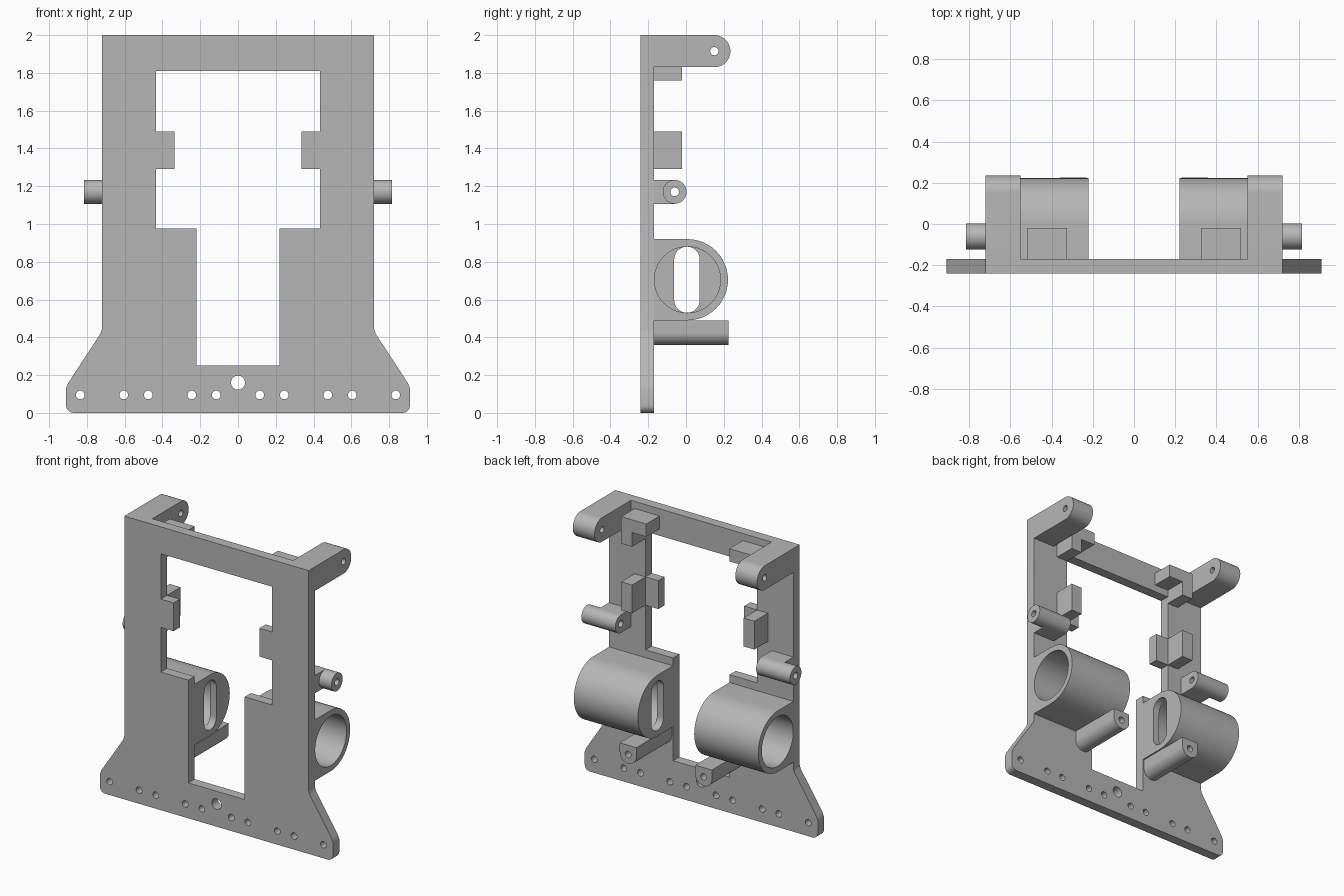
import bpy, bmesh, math
from mathutils import Vector

cube = bpy.data.objects.get("Cube")
if cube:
    bpy.data.objects.remove(cube, do_unlink=True)

grey = bpy.data.materials.new("plain grey")
grey.use_nodes = True
COLOUR = (0.47, 0.47, 0.47, 1)
grey.diffuse_color = COLOUR
grey.node_tree.nodes["Principled BSDF"].inputs["Base Color"].default_value = COLOUR

BACK, FRONT = -0.17, -0.24      # faces of the main plate
EDGE = 0.72                     # half width of the upper frame


def arc(u, v, r, start=0, end=360, steps=48):
    """Points along an arc; a full circle omits its repeated end point."""
    count = steps if end - start >= 360 else steps + 1
    angles = [math.radians(start + (end - start) * i / steps) for i in range(count)]
    return [(u + r * math.cos(a), v + r * math.sin(a)) for a in angles]


def lug(u, v, r):
    """Rounded end that runs straight back to the plate."""
    return arc(u, v, r, -90, 90, 24) + [(BACK, v + r), (BACK, v - r)]


def rect(u0, u1, v0, v1):
    return [(u0, v0), (u1, v0), (u1, v1), (u0, v1)]


def mirrored(half):
    return half + [(-u, v) for u, v in reversed(half)]


def prism(name, axis, loops, lo, hi, side=1):
    """Extrude an outline with holes along x or y, on either side."""
    curve = bpy.data.curves.new(name, "CURVE")
    curve.dimensions = "2D"
    curve.fill_mode = "BOTH"
    curve.extrude = (hi - lo) / 2
    for loop in loops:
        spline = curve.splines.new("POLY")
        spline.points.add(len(loop) - 1)
        for point, (u, v) in zip(spline.points, loop):
            point.co = (u, v, 0, 1)
        spline.use_cyclic_u = True
    temp = bpy.data.objects.new(name + "_outline", curve)
    bpy.context.collection.objects.link(temp)
    graph = bpy.context.evaluated_depsgraph_get()
    mesh = bpy.data.meshes.new_from_object(temp.evaluated_get(graph))
    bpy.data.objects.remove(temp, do_unlink=True)
    bpy.data.curves.remove(curve)

    bm = bmesh.new()
    bm.from_mesh(mesh)
    mid = (lo + hi) / 2
    for vert in bm.verts:
        u, v, w = vert.co
        vert.co = Vector((side * (w + mid), u, v) if axis == "X" else (side * u, w + mid, v))
    bmesh.ops.remove_doubles(bm, verts=bm.verts, dist=0.0001)
    bmesh.ops.recalc_face_normals(bm, faces=bm.faces)
    bm.to_mesh(mesh)
    bm.free()

    mesh.name = name
    mesh.materials.clear()
    mesh.materials.append(grey)
    obj = bpy.data.objects.new(name, mesh)
    bpy.context.collection.objects.link(obj)
    bpy.ops.object.select_all(action="DESELECT")
    obj.select_set(True)
    bpy.context.view_layer.objects.active = obj
    bpy.ops.object.shade_smooth_by_angle(angle=math.radians(30))
    return obj


# Main plate: flared foot, stepped window with side tabs, row of holes
outline = mirrored(arc(0.87, 0.04, 0.04, -90, 0, 8)
                   + [(0.91, 0.13), (0.898, 0.16), (0.728, 0.42), (EDGE, 0.445), (EDGE, 2)])
window = mirrored([(0.22, 0.25), (0.22, 0.975), (0.435, 0.975), (0.435, 1.29),
                   (0.335, 1.29), (0.335, 1.49), (0.435, 1.49), (0.435, 1.81)])
holes = [arc(s * x, 0.095, 0.023, steps=24)
         for x in (0.115, 0.245, 0.475, 0.605, 0.835) for s in (1, -1)]
prism("main_plate", "Y", [outline, window, arc(0, 0.16, 0.037)] + holes, FRONT, BACK)

for label, side in (("left", 1), ("right", -1)):
    # Top ear with pin hole
    prism(label + "_top_ear", "X", [lug(0.15, 1.915, 0.085), arc(0.15, 1.915, 0.022, steps=24)],
          0.55, EDGE, side)

    # L-shaped upper stop and square middle stop
    stop = [(0.435, 1.76), (0.52, 1.76), (0.52, 1.95), (0.325, 1.95), (0.325, 1.86), (0.435, 1.86)]
    prism(label + "_upper_stop", "Y", [stop], BACK, -0.02, side)
    prism(label + "_middle_stop", "Y", [rect(0.435, 0.52, 1.29, 1.49)], BACK, -0.02, side)

    # Pivot: block on the plate, round pin past the edge
    bore = arc(-0.06, 1.17, 0.023, steps=24)
    prism(label + "_pivot_block", "X", [lug(-0.06, 1.17, 0.063), bore], 0.55, EDGE, side)
    prism(label + "_pivot_pin", "X", [arc(-0.06, 1.17, 0.063), bore], EDGE, 0.815, side)

    # Motor barrel: open outside, slotted end wall inside
    body = lug(0.0075, 0.705, 0.215)
    slot = arc(0.005, 0.8125, 0.0675, 0, 180, 16) + arc(0.005, 0.5975, 0.0675, 180, 360 - 0.01, 16)
    prism(label + "_barrel", "X", [body, arc(0.0075, 0.705, 0.175, steps=64)], 0.27, EDGE, side)
    prism(label + "_barrel_end_wall", "X", [body, slot], 0.22, 0.27, side)

    # Lower post: flat top, round underside, screw hole in the end
    post = arc(0.295, 0.425, 0.065, 180, 359.99, 24) + [(0.36, 0.49), (0.23, 0.49)]
    prism(label + "_lower_post", "Y", [post, arc(0.295, 0.425, 0.023, steps=24)], BACK, 0.225, side)
